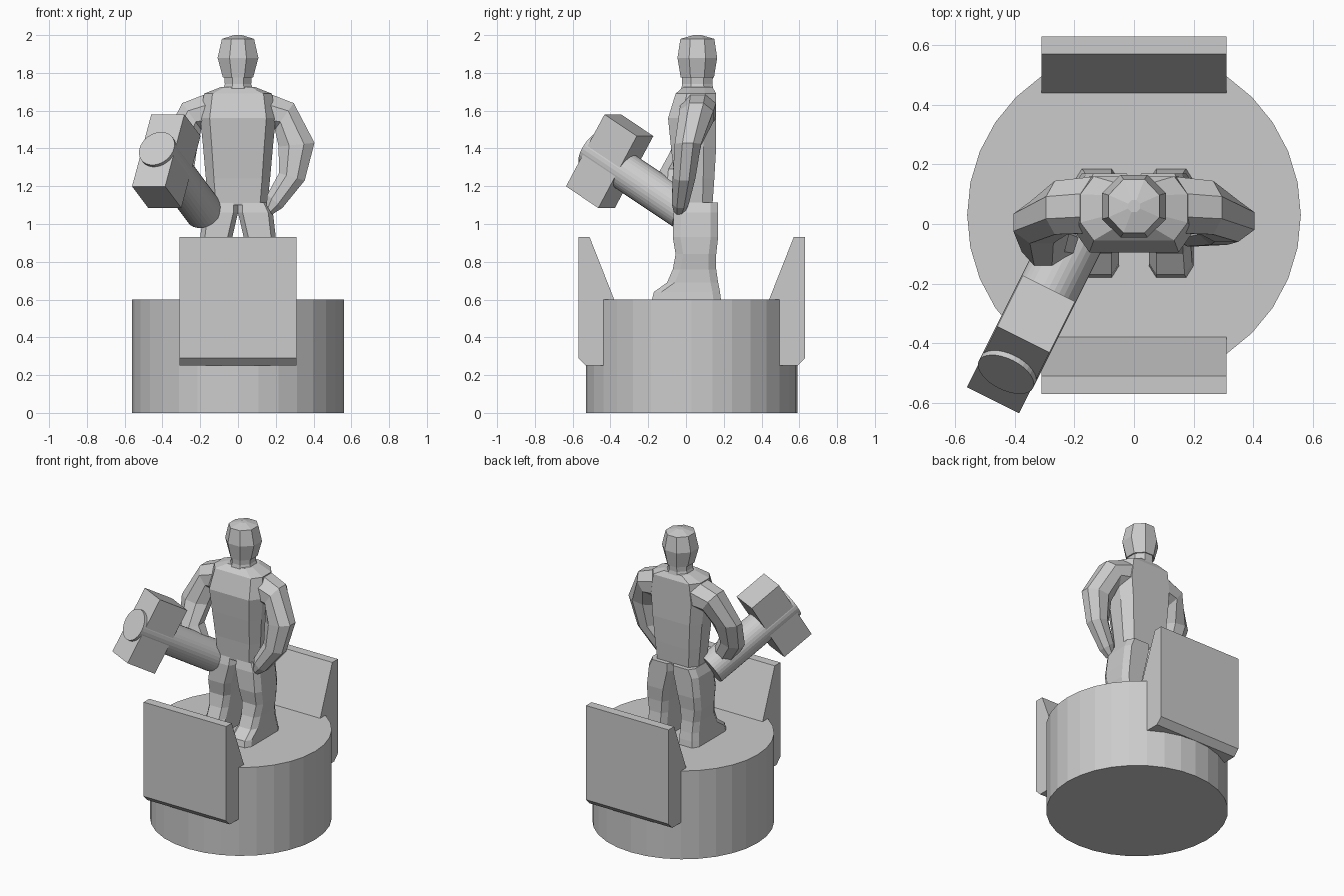
import bpy, bmesh, math
from mathutils import Vector, Matrix

if "Cube" in bpy.data.objects:
    bpy.data.objects.remove(bpy.data.objects["Cube"])

grey = bpy.data.materials.new("plain_grey")
grey.diffuse_color = (0.6, 0.6, 0.6, 1)
grey.use_nodes = True
grey.node_tree.nodes["Principled BSDF"].inputs["Base Color"].default_value = grey.diffuse_color


def finish(name, bm):
    bmesh.ops.recalc_face_normals(bm, faces=bm.faces)
    mesh = bpy.data.meshes.new(name)
    bm.to_mesh(mesh)
    bm.free()
    mesh.materials.append(grey)
    ob = bpy.data.objects.new(name, mesh)
    bpy.context.collection.objects.link(ob)
    return ob


def loft(name, rings):
    """Skin a list of equal-length point rings and cap both ends."""
    bm = bmesh.new()
    rows = [[bm.verts.new(p) for p in ring] for ring in rings]
    n = len(rows[0])
    for a, b in zip(rows, rows[1:]):
        for i in range(n):
            j = (i + 1) % n
            bm.faces.new((a[i], a[j], b[j], b[i]))
    bm.faces.new(rows[0])
    bm.faces.new(rows[-1])
    return finish(name, bm)


def octagon(c, a, b):
    """Eight points round c, with flats at the tips of the half axes a and b."""
    c, a, b = Vector(c), Vector(a), Vector(b)
    k = 1 / math.cos(math.pi / 8)
    return [c + k * (a * math.cos(t) + b * math.sin(t))
            for t in (math.pi / 8 + i * math.pi / 4 for i in range(8))]


def slab_ring(x0, x1, y0, y1, z, cx, cy):
    """Horizontal rectangle with cut corners."""
    return [Vector(p + (z,)) for p in (
        (x0 + cx, y0), (x1 - cx, y0), (x1, y0 + cy), (x1, y1 - cy),
        (x1 - cx, y1), (x0 + cx, y1), (x0, y1 - cy), (x0, y0 + cy))]


def cylinder(name, start, end, radius, sides=32):
    start, end = Vector(start), Vector(end)
    d = end - start
    bm = bmesh.new()
    m = Matrix.Translation((start + end) / 2) @ d.to_track_quat('Z', 'Y').to_matrix().to_4x4()
    bmesh.ops.create_cone(bm, cap_ends=True, segments=sides, radius1=radius,
                          radius2=radius, depth=d.length, matrix=m)
    return finish(name, bm)


# Round pedestal
cylinder("pedestal", (0, 0.03, 0), (0, 0.03, 0.6), 0.56)

# Front and back plaques, mirrored about the pedestal centre
plaque = [(-0.60, 0.93), (-0.54, 0.93), (-0.41, 0.60), (-0.41, 0.25), (-0.56, 0.25), (-0.60, 0.29)]
for name, s in (("front_plaque", 1), ("back_plaque", -1)):
    loft(name, [[Vector((x, 0.03 + s * y, z)) for y, z in plaque] for x in (-0.31, 0.31)])

# Shirt: half width, front y, back y, height
shirt = [(0.155, -0.05, 0.14, 1.10), (0.17, -0.06, 0.15, 1.24), (0.185, -0.08, 0.16, 1.41),
         (0.20, -0.095, 0.16, 1.56), (0.18, -0.055, 0.16, 1.69), (0.09, -0.015, 0.14, 1.725)]
loft("shirt", [slab_ring(-w, w, f, b, z, w * 0.25, (b - f) * 0.28) for w, f, b, z in shirt])

# Neck and faceted head: half width, half depth, height
neck = [(0.085, 0.088, 1.70), (0.07, 0.08, 1.74), (0.072, 0.083, 1.79)]
head = [(0.08, 0.088, 1.775), (0.108, 0.105, 1.88), (0.085, 0.09, 1.98), (0.02, 0.02, 2.0)]
for name, rings in (("neck", neck), ("head", head)):
    loft(name, [octagon((0, 0.06, z), (w, 0, 0), (0, d, 0)) for w, d, z in rings])

# Trouser legs with feet: inner x, outer x, front y, back y, height
leg = [(0, 0.16, -0.05, 0.17, 1.115), (0, 0.185, -0.065, 0.17, 1.06), (0.03, 0.20, -0.07, 0.17, 0.93),
       (0.045, 0.20, -0.055, 0.16, 0.84), (0.05, 0.19, -0.07, 0.16, 0.76),
       (0.05, 0.19, -0.10, 0.17, 0.69), (0.05, 0.195, -0.17, 0.18, 0.64), (0.05, 0.20, -0.18, 0.185, 0.60)]
for name, s in (("left_leg", 1), ("right_leg", -1)):
    rings = [slab_ring(x0, x1, f, b, z, 0.025, 0.04) for x0, x1, f, b, z in leg]
    loft(name, [[Vector((s * p.x, p.y, p.z)) for p in r] for r in rings])

# Arms: centre, in-plane half axis (x, z), half depth
shoulder = [((0.12, 0.065, 1.60), (0.02, 0.10), 0.095), ((0.245, 0.055, 1.57), (0.05, 0.07), 0.09)]
relaxed = shoulder + [((0.31, 0.01, 1.42), (0.095, 0.01), 0.07), ((0.285, -0.01, 1.25), (0.068, -0.02), 0.06),
                      ((0.195, -0.03, 1.12), (0.04, -0.035), 0.045), ((0.165, -0.035, 1.075), (0.015, -0.025), 0.03)]
gripping = shoulder + [((0.31, 0.005, 1.42), (0.095, 0.01), 0.07), ((0.305, -0.06, 1.27), (0.072, -0.02), 0.08),
                       ((0.23, -0.075, 1.15), (0.05, -0.045), 0.065), ((0.16, -0.06, 1.09), (0.02, -0.03), 0.04)]
for name, s, arm in (("left_arm", 1, relaxed), ("right_arm", -1, gripping)):
    loft(name, [octagon((s * c[0], c[1], c[2]), (s * a[0], 0, a[1]), (0, d, 0)) for c, a, d in arm])

# Sledgehammer: shaft passing through a tilted block
axis = Vector((-0.385, -0.77, 0.515)).normalized()
side = Vector((0.894, -0.447, 0)).normalized()
up = side.cross(axis).normalized()
if up.z < 0:
    up.negate()
tip = Vector((-0.43, -0.505, 1.40))
cylinder("hammer_shaft", tip - axis * 0.65, tip, 0.102)
block = []
for depth in (0.02, 0.243):
    c = tip - axis * depth
    block.append([c + side * 0.098 * i + up * 0.222 * j for i, j in ((-1, -1), (1, -1), (1, 1), (-1, 1))])
loft("hammer_block", block)
